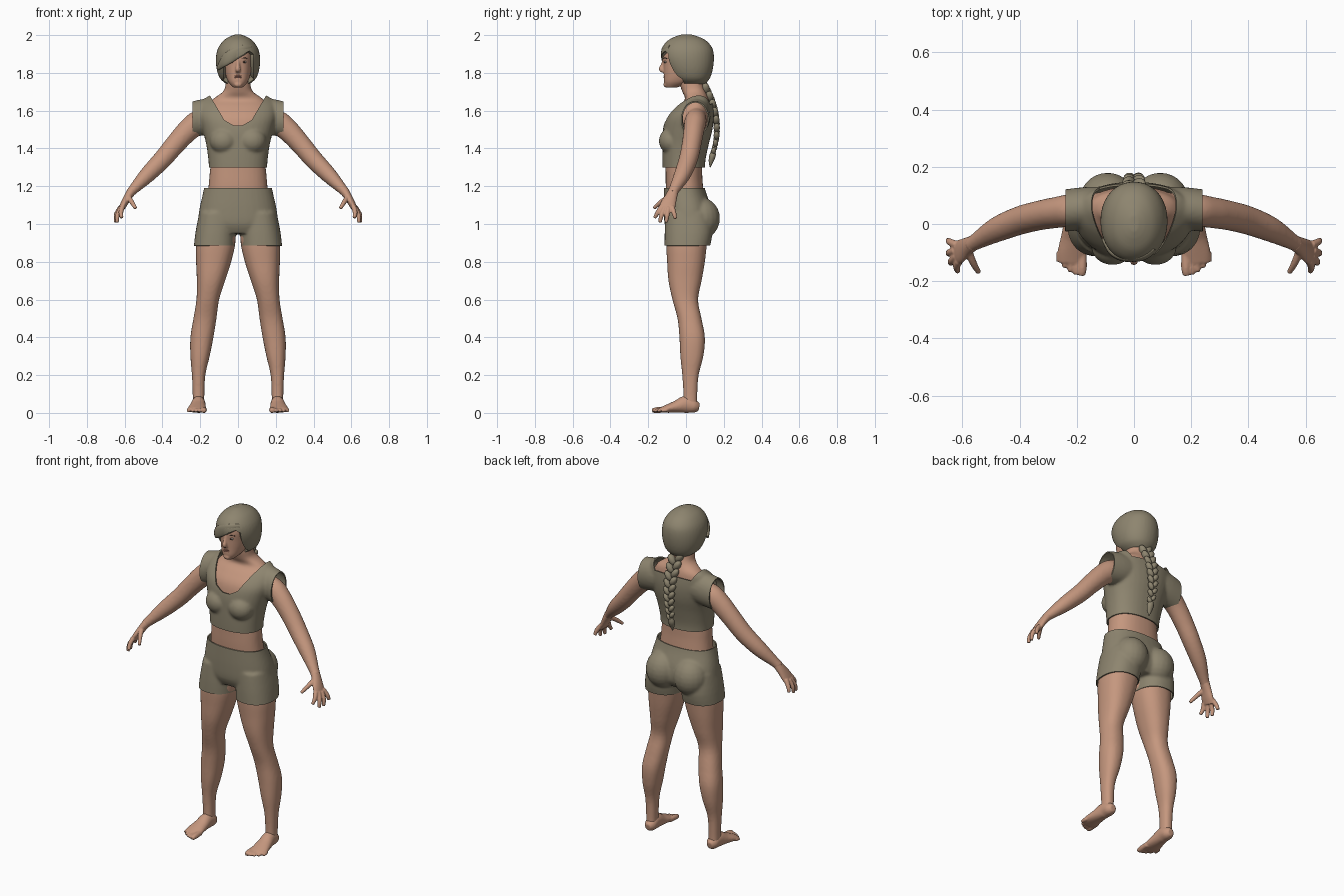
import bpy, bmesh, math
from mathutils import Vector, Matrix

cube = bpy.data.objects.get("Cube")
if cube:
    bpy.data.objects.remove(cube)


def material(name, rgb):
    mat = bpy.data.materials.new(name)
    mat.use_nodes = True
    mat.diffuse_color = (*rgb, 1)
    mat.node_tree.nodes["Principled BSDF"].inputs["Base Color"].default_value = (*rgb, 1)
    return mat


SKIN = material("warm skin", (.56, .31, .21))
OLIVE = material("olive grey", (.27, .235, .16))
DARK = material("dark brown", (.06, .035, .025))
WHITE = material("eye white", (.5, .42, .36))
LIP = material("lip", (.42, .19, .14))


def spline(rows, steps=4):
    """Catmull-Rom interpolation of equal-length rows."""
    out = []
    for i in range(len(rows) - 1):
        a, b, c, d = (rows[max(0, min(len(rows) - 1, i + k))] for k in (-1, 0, 1, 2))
        for s in range(steps):
            t = s / steps
            out.append([q + .5 * t * (r - p + t * (2*p - 5*q + 4*r - w + t * (3*(q - r) + w - p)))
                        for p, q, r, w in zip(a, b, c, d)])
    return out + [list(rows[-1])]


def skin_rings(bm, rings):
    loops = [[bm.verts.new(p) for p in ring] for ring in rings]
    for lo, hi in zip(loops, loops[1:]):
        for i in range(len(lo)):
            j = (i + 1) % len(lo)
            bm.faces.new((lo[i], lo[j], hi[j], hi[i]))
    bm.faces.new(loops[0][::-1])
    bm.faces.new(loops[-1])


def bend(value, power):
    return math.copysign(abs(value) ** power, value)


def column(bm, rows, seg=36, power=.87):
    """Level sections: z, left x, right x, front y, back y (or z, half width, front, back)."""
    rows = [(r[0], -r[1], *r[1:]) if len(r) == 4 else r for r in rows]
    rings = []
    for z, x0, x1, y0, y1 in spline(rows):
        turn = [math.tau * i / seg for i in range(seg)]
        rings.append([((x0 + x1) / 2 + (x1 - x0) / 2 * bend(math.cos(t), power),
                       (y0 + y1) / 2 + (y1 - y0) / 2 * bend(math.sin(t), power), z) for t in turn])
    skin_rings(bm, rings)


def tube(bm, rows, ref, seg=20):
    """Sections across a path: x, y, z, radius along ref, radius across it."""
    rows = spline(rows)
    pts = [Vector(r[:3]) for r in rows]
    rings = []
    for i, r in enumerate(rows):
        d = (pts[min(i + 1, len(pts) - 1)] - pts[max(i - 1, 0)]).normalized()
        u = Vector(ref)
        u = (u - d * u.dot(d)).normalized()
        v = d.cross(u)
        rings.append([pts[i] + u * r[3] * math.cos(t) + v * r[4] * math.sin(t)
                      for t in (math.tau * k / seg for k in range(seg))])
    skin_rings(bm, rings)


def ball(bm, at, radii, tilt=0):
    m = Matrix.Translation(at) @ Matrix.Rotation(tilt, 4, "Y") @ Matrix.Diagonal((*radii, 1))
    bmesh.ops.create_uvsphere(bm, u_segments=20, v_segments=12, radius=1, matrix=m)


def mirror(bm):
    geom = bm.verts[:] + bm.edges[:] + bm.faces[:]
    copy = bmesh.ops.duplicate(bm, geom=geom)["geom"]
    bmesh.ops.scale(bm, vec=(-1, 1, 1), verts=[g for g in copy if isinstance(g, bmesh.types.BMVert)])


def cut(bm, planes):
    """Remove the region where every plane satisfies normal . p > offset."""
    planes = [(Vector(n), d) for n, d in planes]
    for n, d in planes:
        bmesh.ops.bisect_plane(bm, geom=bm.verts[:] + bm.edges[:] + bm.faces[:], dist=1e-5,
                               plane_co=n * d / n.length_squared, plane_no=n)
    gone = [f for f in bm.faces if all(f.calc_center_median().dot(n) > d for n, d in planes)]
    bmesh.ops.delete(bm, geom=gone, context="FACES")


def finish(name, bm, mat, voxel=0, smooth=4, cuts=(), shell=0):
    bmesh.ops.recalc_face_normals(bm, faces=bm.faces[:])
    mesh = bpy.data.meshes.new(name)
    bm.to_mesh(mesh)
    bm.free()
    ob = bpy.data.objects.new(name, mesh)
    bpy.context.collection.objects.link(ob)
    bpy.ops.object.select_all(action="DESELECT")
    ob.select_set(True)
    bpy.context.view_layer.objects.active = ob
    if voxel:
        blend = ob.modifiers.new("blend", "REMESH")
        blend.mode, blend.voxel_size = "VOXEL", voxel
        soft = ob.modifiers.new("soften", "SMOOTH")
        soft.factor, soft.iterations = .5, smooth
        for m in ("blend", "soften"):
            bpy.ops.object.modifier_apply(modifier=m)
    if cuts:
        work = bmesh.new()
        work.from_mesh(ob.data)
        for planes in cuts:
            cut(work, planes)
        work.to_mesh(ob.data)
        work.free()
    if shell:
        solid = ob.modifiers.new("shell", "SOLIDIFY")
        solid.thickness, solid.offset = shell, -1
        bpy.ops.object.modifier_apply(modifier="shell")
    ob.data.materials.clear()
    ob.data.materials.append(mat)
    bpy.ops.object.shade_smooth_by_angle(angle=math.radians(55))
    return ob


X, Y, Z = (1, 0, 0), (0, 1, 0), (0, 0, 1)

# Body: legs, arms, then trunk and neck
bm = bmesh.new()
column(bm, [(1.02, .01, .2, -.1, .13), (.9, .014, .222, -.105, .112), (.8, .036, .222, -.1, .1),
            (.7, .068, .218, -.093, .083), (.6, .1, .22, -.072, .064), (.5, .114, .236, -.045, .082),
            (.4, .13, .252, -.035, .1), (.3, .15, .252, -.03, .092), (.2, .173, .244, -.02, .067),
            (.1, .178, .24, -.014, .06), (.04, .178, .24, -.015, .06)])
tube(bm, [(.1, .06, 1.56, .05, .06), (.2, .05, 1.54, .058, .066), (.26, .042, 1.5, .055, .06),
          (.33, .03, 1.425, .052, .054), (.4, .012, 1.342, .05, .05), (.48, -.02, 1.26, .044, .043),
          (.55, -.06, 1.187, .03, .028), (.575, -.074, 1.16, .028, .024)], Y)
mirror(bm)
column(bm, [(1.08, .17, -.1, .1), (1.2, .156, -.107, .09), (1.27, .15, -.108, .086),
            (1.36, .143, -.108, .09), (1.46, .165, -.102, .12), (1.56, .185, -.085, .13),
            (1.62, .165, -.042, .125), (1.66, .135, -.005, .12), (1.7, .08, -.02, .105),
            (1.74, .066, -.032, .092), (1.81, .06, -.04, .08)])
finish("body", bm, SKIN, .008, 5)

# Hands: palm, four fingers and thumb
bm = bmesh.new()
tube(bm, [(.56, -.066, 1.178, .027, .025), (.585, -.08, 1.14, .033, .021),
          (.607, -.096, 1.1, .042, .018), (.622, -.104, 1.072, .038, .014)], Y)
fingers = [((.612, -.13, 1.09), (.62, -.15, 1.06), (.615, -.166, 1.032)),
           ((.62, -.113, 1.085), (.638, -.13, 1.045), (.64, -.138, 1.008)),
           ((.624, -.093, 1.085), (.645, -.1, 1.045), (.647, -.105, 1.008)),
           ((.62, -.073, 1.09), (.643, -.063, 1.055), (.65, -.056, 1.028)),
           ((.58, -.09, 1.145), (.562, -.135, 1.115), (.542, -.17, 1.083))]
for joints in fingers:
    tube(bm, [(*p, r, r) for p, r in zip(joints, (.014, .0125, .009))], X, 12)
mirror(bm)
finish("hands", bm, SKIN, .004, 3)

# Feet with five toes each
bm = bmesh.new()
tube(bm, [(.207, .07, .03, .018, .02), (.207, .045, .035, .034, .035), (.209, 0, .045, .037, .046),
          (.213, -.05, .033, .043, .033), (.217, -.1, .022, .05, .022), (.218, -.135, .015, .046, .014)], X)
for k in range(5):
    x, r = .181 + .02 * k, .011 if k else .016
    tip = -.18 + .003 * k * k
    tube(bm, [(x, -.1, .018, r, r), (x, tip + .025, .015, r, r), (x + .002, tip, .011, r * .8, r * .7)], X, 12)
mirror(bm)
finish("feet", bm, SKIN, .005, 3)

# Head with nose, brow and chin
bm = bmesh.new()
column(bm, [(1.722, .024, -.105, -.05), (1.75, .05, -.116, .02), (1.79, .066, -.117, .07),
            (1.84, .074, -.119, .1), (1.9, .076, -.12, .11), (1.95, .06, -.09, .09),
            (1.975, .03, -.04, .05)])
tube(bm, [(0, -.112, 1.88, .009, .01), (0, -.122, 1.845, .009, .011), (0, -.131, 1.82, .014, .014),
          (0, -.12, 1.808, .014, .008)], X, 14)
ball(bm, (0, -.108, 1.738), (.02, .012, .014))
finish("head", bm, SKIN, .005, 3)

# Facial details
parts = {"eyes": WHITE, "irises": DARK, "eyebrows": DARK}
for name, mat in parts.items():
    bm = bmesh.new()
    if name == "eyes":
        ball(bm, (.032, -.108, 1.858), (.014, .008, .006))
    elif name == "irises":
        ball(bm, (.032, -.112, 1.858), (.006, .006, .006))
    else:
        tube(bm, [(.015, -.116, 1.873, .003, .004), (.034, -.111, 1.879, .003, .004),
                  (.052, -.097, 1.874, .002, .003)], Z, 10)
    mirror(bm)
    finish(name, bm, mat)
bm = bmesh.new()
for z in (1.776, 1.784):
    ball(bm, (0, -.112, z), (.02, .008, .005))
finish("lips", bm, LIP)

# Cropped top: trunk, bust and sleeves, with open hems and a scoop neck
bm = bmesh.new()
tube(bm, [(.08, .06, 1.58, .07, .09), (.17, .055, 1.568, .074, .095), (.28, .042, 1.545, .073, .092)], Y, 28)
ball(bm, (.075, -.078, 1.44), (.075, .066, .07))
mirror(bm)
column(bm, [(1.25, .152, -.122, .1), (1.33, .156, -.125, .102), (1.42, .168, -.125, .12),
            (1.5, .188, -.122, .14), (1.57, .205, -.103, .147), (1.63, .2, -.055, .143),
            (1.665, .175, -.01, .135), (1.69, .13, .02, .12)])
neck = [((0, -.45, 1), 1.575)]
for s in (1, -1):
    neck += [((s * -.5, -.25, 1), 1.54), ((s * -1.7, 0, 1), 1.427)]
hems = [[((s, 0, 0), .24)] for s in (1, -1)] + [[((0, 0, -1), -1.3)]]
finish("cropped_top", bm, OLIVE, .008, 5, hems + [neck], .007)

# Shorts: legs, seat and hips
bm = bmesh.new()
column(bm, [(1.06, .012, .205, -.108, .13), (.95, .012, .226, -.113, .14), (.82, .02, .24, -.113, .112)])
ball(bm, (.092, .08, 1.03), (.1, .1, .11))
mirror(bm)
column(bm, [(1.24, .172, -.115, .088), (1.17, .184, -.117, .105), (1.08, .204, -.118, .135),
            (1.0, .212, -.113, .14), (.95, .2, -.09, .11)])
finish("shorts", bm, OLIVE, .008, 5, [[((0, 0, 1), 1.19)], [((0, 0, -1), -.885)]], .007)

# Hair cap with a face opening below a swept fringe
bm = bmesh.new()
column(bm, [(1.74, .06, -.03, .1), (1.77, .095, -.075, .126), (1.82, .113, -.108, .142),
            (1.88, .117, -.131, .148), (1.93, .106, -.128, .14), (1.97, .078, -.098, .108),
            (1.992, .045, -.058, .065), (2.003, .015, -.025, .03)], power=.95)
opening = [((0, -1, -.45), -.775), ((1, 0, 0), -.078), ((-1, 0, 0), -.083),
           ((.5, 0, -1), -1.885), ((-.8, 0, -1), -1.965)]
finish("hair_cap", bm, OLIVE, .007, 3, [opening], .022)
bm = bmesh.new()
tube(bm, [(.07, -.085, 1.935, .012, .008), (.03, -.112, 1.922, .026, .012), (-.03, -.12, 1.893, .032, .012),
          (-.075, -.1, 1.86, .028, .012), (-.105, -.055, 1.825, .012, .008)], Z)
finish("fringe", bm, OLIVE)

# Braid of crossing strands ending in a tuft
bm = bmesh.new()
for i in range(18):
    s = 1 if i % 2 else -1
    z, size = 1.735 - .0205 * i, 1 - .025 * i
    y = .163 - 1.3 * (z - 1.5) ** 2
    ball(bm, (s * .021 * size, y, z), (.021 * size, .023 * size, .036 * size), s * .6)
tube(bm, [(0, .145, 1.385, .012, .012), (0, .14, 1.36, .02, .017), (0, .132, 1.33, .014, .012),
          (0, .128, 1.3, .002, .002)], X, 12)
finish("braid", bm, OLIVE)
